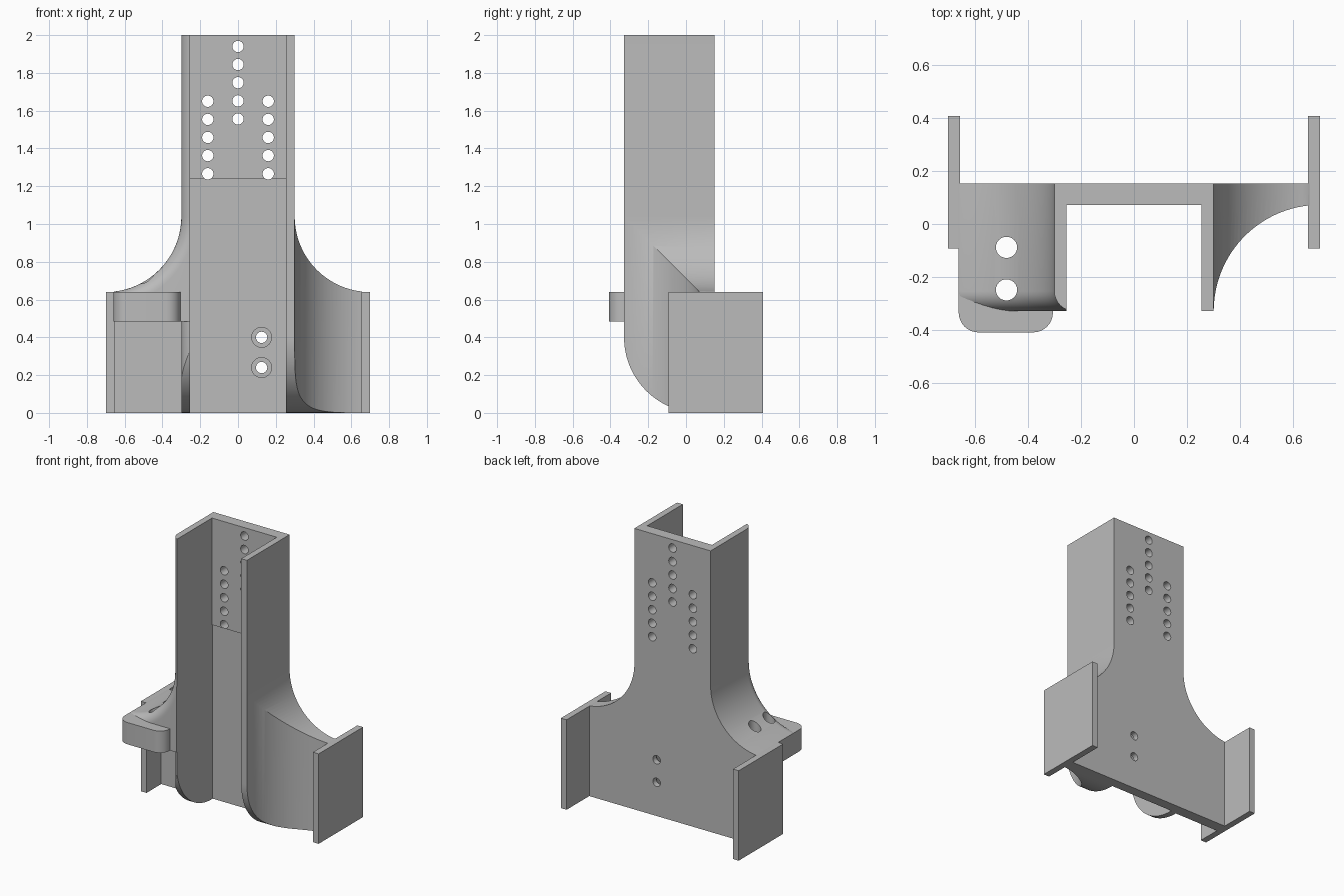
import bpy
import bmesh
from math import sin, cos, pi, radians
from mathutils import Vector

cube = bpy.data.objects.get("Cube")
if cube:
    bpy.data.objects.remove(cube, do_unlink=True)

GREY = (0.5, 0.5, 0.5, 1.0)
grey = bpy.data.materials.new("plain grey")
grey.use_nodes = True
grey.diffuse_color = GREY
grey.node_tree.nodes["Principled BSDF"].inputs["Base Color"].default_value = GREY

# Main dimensions
WALL, INNER, EDGE, RIM = 0.3, 0.255, 0.66, 0.7
FRONT, WEB, BACK = -0.325, 0.075, 0.155
BASE, TOP, R, ROUND = 0.64, 2.0, 0.4, 0.075


def arc(cx, cy, r, start, end, steps=28):
    angles = [radians(start + (end - start) * i / steps) for i in range(steps + 1)]
    return [(cx + r * cos(a), cy + r * sin(a)) for a in angles]


def prism(name, points, axis, low, high):
    """Extrude a flat outline along an axis; points hold the other two axes in order."""
    def place(p, h):
        v = list(p)
        v.insert("xyz".index(axis), h)
        return Vector(v)
    bm = bmesh.new()
    ends = [[bm.verts.new(place(p, h)) for p in points] for h in (low, high)]
    for ring in ends:
        bm.faces.new(ring)
    n = len(points)
    for i in range(n):
        j = (i + 1) % n
        bm.faces.new((ends[0][i], ends[0][j], ends[1][j], ends[1][i]))
    bmesh.ops.recalc_face_normals(bm, faces=bm.faces)
    mesh = bpy.data.meshes.new(name)
    bm.to_mesh(mesh)
    bm.free()
    mesh.materials.append(grey)
    obj = bpy.data.objects.new(name, mesh)
    bpy.context.collection.objects.link(obj)
    return obj


def box(name, x, y, z):
    return prism(name, [(x[0], y[0]), (x[1], y[0]), (x[1], y[1]), (x[0], y[1])], "z", *z)


def activate(obj):
    bpy.ops.object.select_all(action="DESELECT")
    obj.select_set(True)
    bpy.context.view_layer.objects.active = obj


def cut(obj, *cutters):
    activate(obj)
    for cutter in cutters:
        mod = obj.modifiers.new("cut", "BOOLEAN")
        mod.operation, mod.solver, mod.object = "DIFFERENCE", "EXACT", cutter
        bpy.ops.object.modifier_apply(modifier=mod.name)
        bpy.data.objects.remove(cutter, do_unlink=True)


def drill(axis, centre, radius, low, high):
    return prism("drill", arc(*centre, radius, 0, 345, 23), axis, low, high)


# Body block: tall column flaring into a wide base
sweep = [p for p in arc(RIM, BASE + R, R, 180, 270) if p[0] < EDGE] + [(EDGE, BASE)]
half = [(WALL, TOP)] + sweep + [(EDGE, 0)]
body = prism("bracket_body", half + [(-x, z) for x, z in reversed(half)], "y", FRONT, BACK)

# Rounded front edge along the flare and column on the right side
bm = bmesh.new()
bm.from_mesh(body.data)
edges = [e for e in bm.edges
         if all(abs(v.co.y - FRONT) < 0.001 and v.co.x < -0.2 and v.co.z > 0.5 for v in e.verts)
         and abs(e.verts[0].co.x) + abs(e.verts[1].co.x) < 2 * EDGE - 0.001]
bmesh.ops.bevel(bm, geom=edges, offset=ROUND, segments=8, profile=0.5, affect="EDGES")
bm.to_mesh(body.data)
bm.free()

# Channel, curved left gusset, open space under the tab, rounded lower front
toe = prism("toe_cutter", arc(WEB, R, R, 180, 270) + [(WEB, -0.1), (-0.6, -0.1), (-0.6, R)],
            "x", -1, 1)
channel = box("channel_cutter", (-INNER, INNER), (-0.6, WEB), (-0.1, 2.1))
recess = box("recess_cutter", (-INNER, INNER), (-0.1, WEB + 0.008), (-0.1, 1.24))
scoop = prism("scoop_cutter", arc(RIM, FRONT, R, 179, 90) + [(RIM, -0.6), (WALL + 0.001, -0.6)],
              "z", -0.1, 1.2)
corner = arc(ROUND - WALL, FRONT + ROUND, ROUND, 180, 270, 8)
hollow = prism("hollow_cutter", [(-0.8, WEB), (-WALL, WEB)] + corner
               + [(ROUND - WALL, -0.6), (-0.8, -0.6)], "z", -0.1, 0.485)
cut(body, toe, channel, recess, scoop, hollow)

# Mounting holes in the back web
STEP = 0.096
for i in range(5):
    cut(body, drill("y", (0, 1.94 - i * STEP), 0.03, 0, 0.3))
    for side in (-1, 1):
        cut(body, drill("y", (0.16 * side, 1.65 - i * STEP), 0.03, 0, 0.3))
for z in (0.4, 0.24):
    cut(body, drill("y", (0.125, z), 0.03, 0, 0.3), drill("y", (0.125, z), 0.053, 0, 0.115))

# Side tab with rounded front corners
left, right, nose = -EDGE, -0.305, -0.405
outline = ([(right, 0.1), (left, 0.1)]
           + arc(left + ROUND, nose + ROUND, ROUND, 180, 270, 8)
           + arc(right - ROUND, nose + ROUND, ROUND, 270, 360, 8))
tab = prism("side_tab", outline, "z", 0.485, BASE)
for part in (body, tab):
    for y in (-0.085, -0.245):
        cut(part, drill("z", (-0.48, y), 0.04, 0.3, 1.2))

# End flanges
parts = [body, tab]
for name, side in (("left_flange", 1), ("right_flange", -1)):
    parts.append(box(name, sorted((0.655 * side, RIM * side)), (-0.09, 0.41), (0, BASE)))

# Smooth curves, sharp corners
for part in parts:
    activate(part)
    bpy.ops.object.shade_smooth_by_angle(angle=radians(30))
    part.location.y = -0.003
